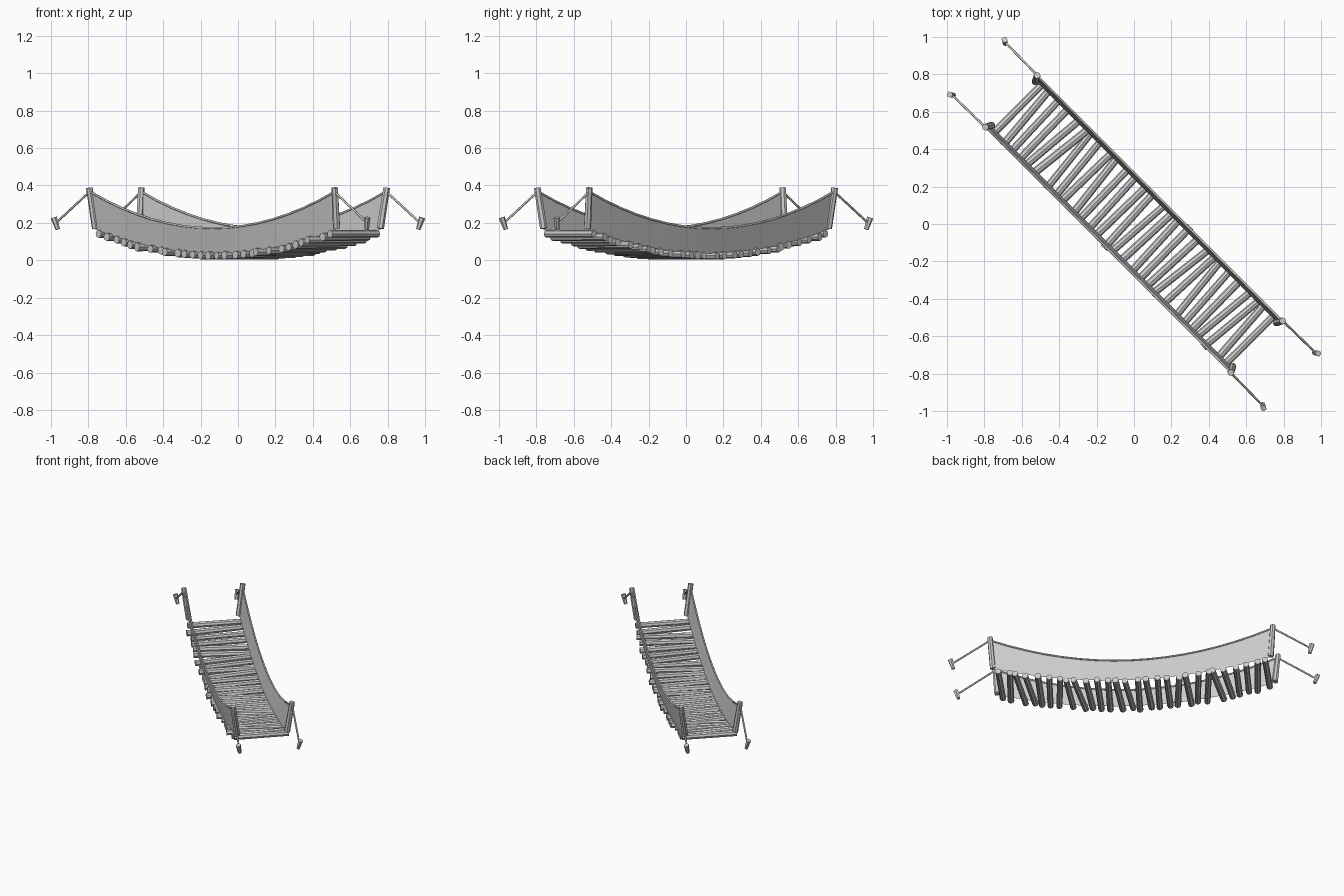
import bpy, bmesh, math, random
from mathutils import Vector

random.seed(7)
if "Cube" in bpy.data.objects:
    bpy.data.objects.remove(bpy.data.objects["Cube"], do_unlink=True)

grey = bpy.data.materials.new("weathered_grey")
grey.use_nodes = True
grey.diffuse_color = (0.6, 0.6, 0.6, 1)
grey.node_tree.nodes["Principled BSDF"].inputs["Base Color"].default_value = (0.6, 0.6, 0.6, 1)

ALONG = Vector((1, -1, 0)).normalized()    # direction of travel
ACROSS = Vector((1, 1, 0)).normalized()    # width of the bridge


def at(u, v, z):
    return ALONG * u + ACROSS * v + Vector((0, 0, z))


def rail_z(u):
    return 0.172 + 0.195 * (u / 0.925) ** 2


def deck_z(u):
    return 0.025 + 0.115 * (u / 0.87) ** 2


def finish(name, bm):
    mesh = bpy.data.meshes.new(name)
    bm.to_mesh(mesh)
    bm.free()
    mesh.materials.append(grey)
    obj = bpy.data.objects.new(name, mesh)
    bpy.context.collection.objects.link(obj)
    return obj


def pole(name, a, b, r1, r2, sides):
    """Flat-sided round timber from a to b."""
    bm = bmesh.new()
    bmesh.ops.create_cone(bm, cap_ends=True, segments=sides, radius1=r1, radius2=r2, depth=(b - a).length)
    obj = finish(name, bm)
    obj.rotation_euler = (b - a).to_track_quat('Z', 'Y').to_euler()
    obj.location = (a + b) / 2
    return obj


def rope(name, points, radius):
    curve = bpy.data.curves.new(name, 'CURVE')
    curve.dimensions = '3D'
    curve.bevel_depth = radius
    curve.bevel_resolution = 1
    curve.use_fill_caps = True
    spline = curve.splines.new('POLY')
    spline.points.add(len(points) - 1)
    for p, co in zip(spline.points, points):
        p.co = (*co, 1)
    curve.materials.append(grey)
    obj = bpy.data.objects.new(name, curve)
    bpy.context.collection.objects.link(obj)


# Deck of slightly crooked logs
LOGS = 28
for i in range(LOGS):
    u = -0.875 + 1.75 * i / (LOGS - 1)
    edge = i in (0, LOGS - 1)
    skew = 0 if edge else random.uniform(-0.024, 0.024)
    half = 0.18 if edge else random.uniform(0.18, 0.2)
    shift = 0 if edge else random.uniform(-0.008, 0.008)
    z = deck_z(u)
    r = random.uniform(0.02, 0.023)
    pole("deck_log", at(u - skew, shift - half, z), at(u + skew, shift + half, z), r, r * 0.95, 8)

STEPS = 16
stations = [-0.92 + 1.84 * i / STEPS for i in range(STEPS + 1)]
for side, label in ((-1, "front"), (1, "back")):
    # Side sheet, leaning outward
    bm = bmesh.new()
    rows = [(bm.verts.new(at(u * 0.99, side * 0.17, deck_z(u) + 0.012)),
             bm.verts.new(at(u, side * 0.193, rail_z(u)))) for u in stations]
    for (a, b), (c, d) in zip(rows, rows[1:]):
        bm.faces.new((a, c, d, b))
    finish(label + "_side_sheet", bm)

    # Sagging handrail rope
    rope(label + "_handrail_rope", [at(u, side * 0.193, rail_z(u)) for u in stations], 0.006)

    # Posts, guy ropes and ground stakes at both ends
    for end in (-1, 1):
        pole("post", at(end * 0.911, side * 0.165, 0.17), at(end * 0.928, side * 0.196, 0.388), 0.02, 0.018, 7)
        rope("guy_rope", [at(end * 0.928, side * 0.196, 0.365), at(end * 1.176, side * 0.2, 0.2)], 0.006)
        pole("stake", at(end * 1.168, side * 0.194, 0.165), at(end * 1.186, side * 0.207, 0.228), 0.012, 0.017, 6)
